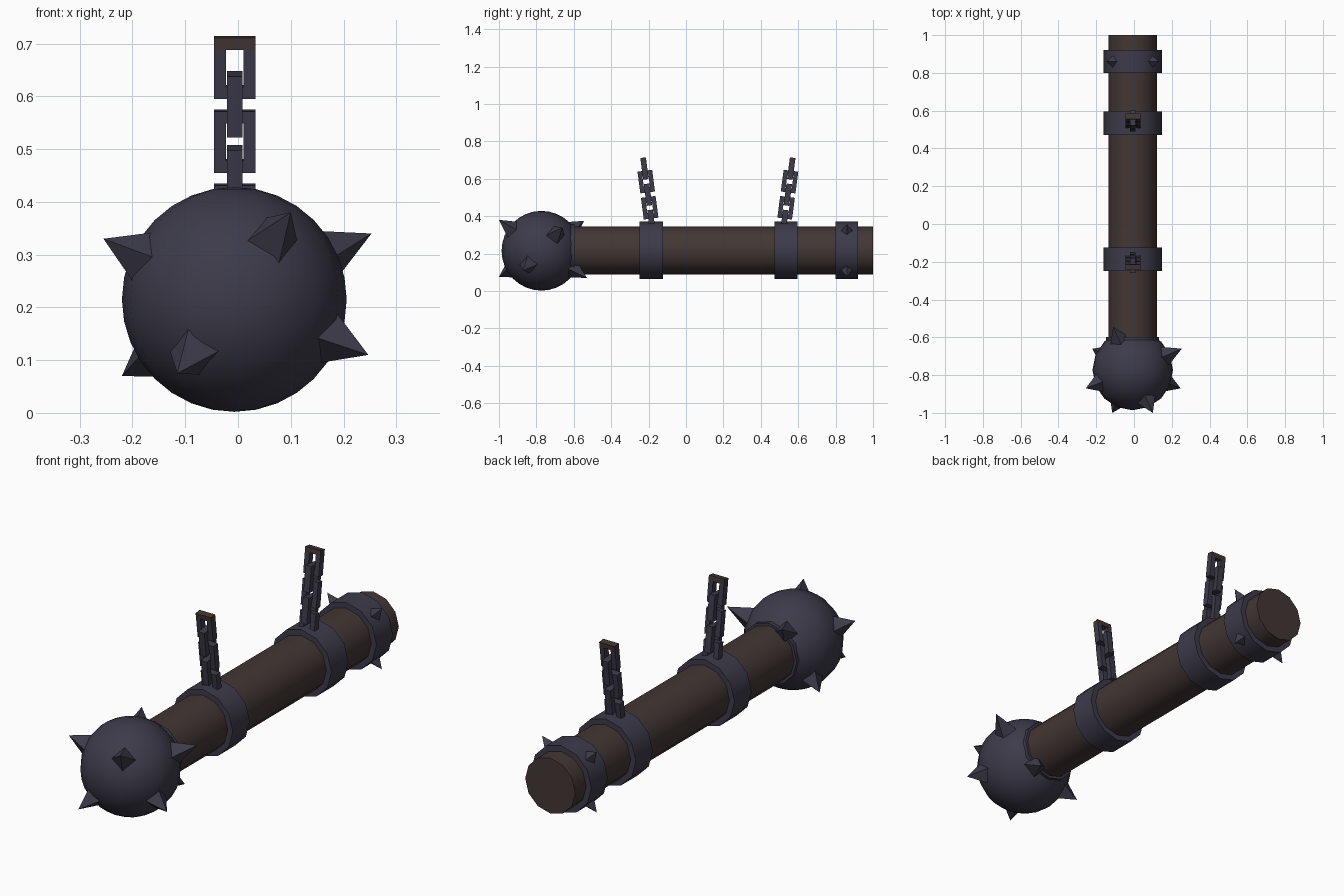
import bpy, bmesh, math
from mathutils import Vector, Matrix

if "Cube" in bpy.data.objects:
    bpy.data.objects.remove(bpy.data.objects["Cube"])


def material(name, rgb):
    m = bpy.data.materials.new(name)
    m.diffuse_color = (*rgb, 1)
    m.use_nodes = True
    m.node_tree.nodes["Principled BSDF"].inputs["Base Color"].default_value = m.diffuse_color
    return m


METAL = material("dark iron", (0.046, 0.043, 0.068))
WOOD = material("dark wood", (0.055, 0.038, 0.035))
CX, CZ = -0.007, 0.217          # log axis
BALL = Vector((CX, -0.773, 0.215))


def finish(bm, name, mats, smooth=None):
    bmesh.ops.recalc_face_normals(bm, faces=bm.faces)
    me = bpy.data.meshes.new(name)
    bm.to_mesh(me)
    bm.free()
    ob = bpy.data.objects.new(name, me)
    bpy.context.collection.objects.link(ob)
    for m in mats:
        me.materials.append(m)
    if smooth:
        bpy.ops.object.select_all(action='DESELECT')
        ob.select_set(True)
        bpy.context.view_layer.objects.active = ob
        bpy.ops.object.shade_smooth_by_angle(angle=math.radians(smooth))
    return ob


def cylinder(name, y0, y1, r, mat):
    bm = bmesh.new()
    mx = Matrix.Translation((CX, (y0 + y1) / 2, CZ)) @ Matrix.Rotation(math.pi / 2, 4, 'X')
    bmesh.ops.create_cone(bm, cap_ends=True, segments=12, radius1=r, radius2=r,
                          depth=y1 - y0, matrix=mx)
    return finish(bm, name, [mat], 40)


def spike(bm, origin, tip, base_dist, half_diag):
    """Four-sided pyramid pointing from origin to tip."""
    d = tip - origin
    h = d.length - base_dist
    d.normalize()
    mx = (Matrix.Translation(origin + d * (base_dist + h / 2))
          @ d.to_track_quat('Z', 'Y').to_matrix().to_4x4())
    bmesh.ops.create_cone(bm, cap_ends=True, segments=4, radius1=half_diag, radius2=0,
                          depth=h, matrix=mx)


def box(bm, centre, size, mx, mat_index=0):
    m = mx @ Matrix.Translation(centre) @ Matrix.Diagonal((*size, 1))
    new = bmesh.ops.create_cube(bm, size=1, matrix=m)['verts']
    for f in {f for v in new for f in v.link_faces}:
        f.material_index = mat_index


# log and iron bands
cylinder("log", -0.75, 1.0, 0.128, WOOD)
cylinder("ball_collar", -0.66, -0.597, 0.14, METAL)
cylinder("front_band", -0.248, -0.124, 0.154, METAL)
cylinder("middle_band", 0.472, 0.596, 0.154, METAL)
cylinder("rear_band", 0.80, 0.92, 0.154, METAL)

# ball at the front end
bm = bmesh.new()
bmesh.ops.create_uvsphere(bm, u_segments=16, v_segments=16, radius=0.213,
                          matrix=Matrix.Translation(BALL))
finish(bm, "ram_ball", [METAL], 40)

# ball spikes
bm = bmesh.new()
for tip in ((0.10, -1.0, 0.38), (-0.115, -1.0, 0.075), (0.253, -0.66, 0.34),
            (0.247, -0.87, 0.11), (-0.255, -0.87, 0.33), (-0.22, -0.66, 0.07),
            (-0.11, -0.545, 0.375), (0.10, -0.53, 0.07)):
    spike(bm, BALL, Vector(tip), 0.18, 0.064)
finish(bm, "ball_spikes", [METAL])

# small spikes on the rear band
bm = bmesh.new()
for sx in (-1, 1):
    for sz in (-1, 1):
        c = Vector((CX, 0.86, CZ))
        spike(bm, c, c + Vector((sx, 0, sz)) * 0.14, 0.14, 0.036)
finish(bm, "rear_band_spikes", [METAL])

# chains: five alternating rectangular links, leaning away from each other
W, H, T, D, PITCH = 0.079, 0.117, 0.023, 0.03, 0.0705
for name, y, lean in (("front_chain", -0.185, 1), ("rear_chain", 0.526, -1)):
    bm = bmesh.new()
    base = (Matrix.Translation((-0.006, y, 0.375))
            @ Matrix.Rotation(math.radians(7.5) * lean, 4, 'X'))
    for i in range(5):
        mx = base @ Matrix.Translation((0, 0, PITCH * i))
        if i % 2:
            mx = mx @ Matrix.Rotation(math.pi / 2, 4, 'Z')
        for s in (-1, 1):
            box(bm, (s * (W - T) / 2, 0, 0), (T, D, H - 2 * T), mx)
        box(bm, (0, 0, -(H - T) / 2), (W, D, T), mx)
        box(bm, (0, 0, (H - T) / 2), (W, D, T), mx, 1 if i == 4 else 0)
    finish(bm, name, [METAL, WOOD])
